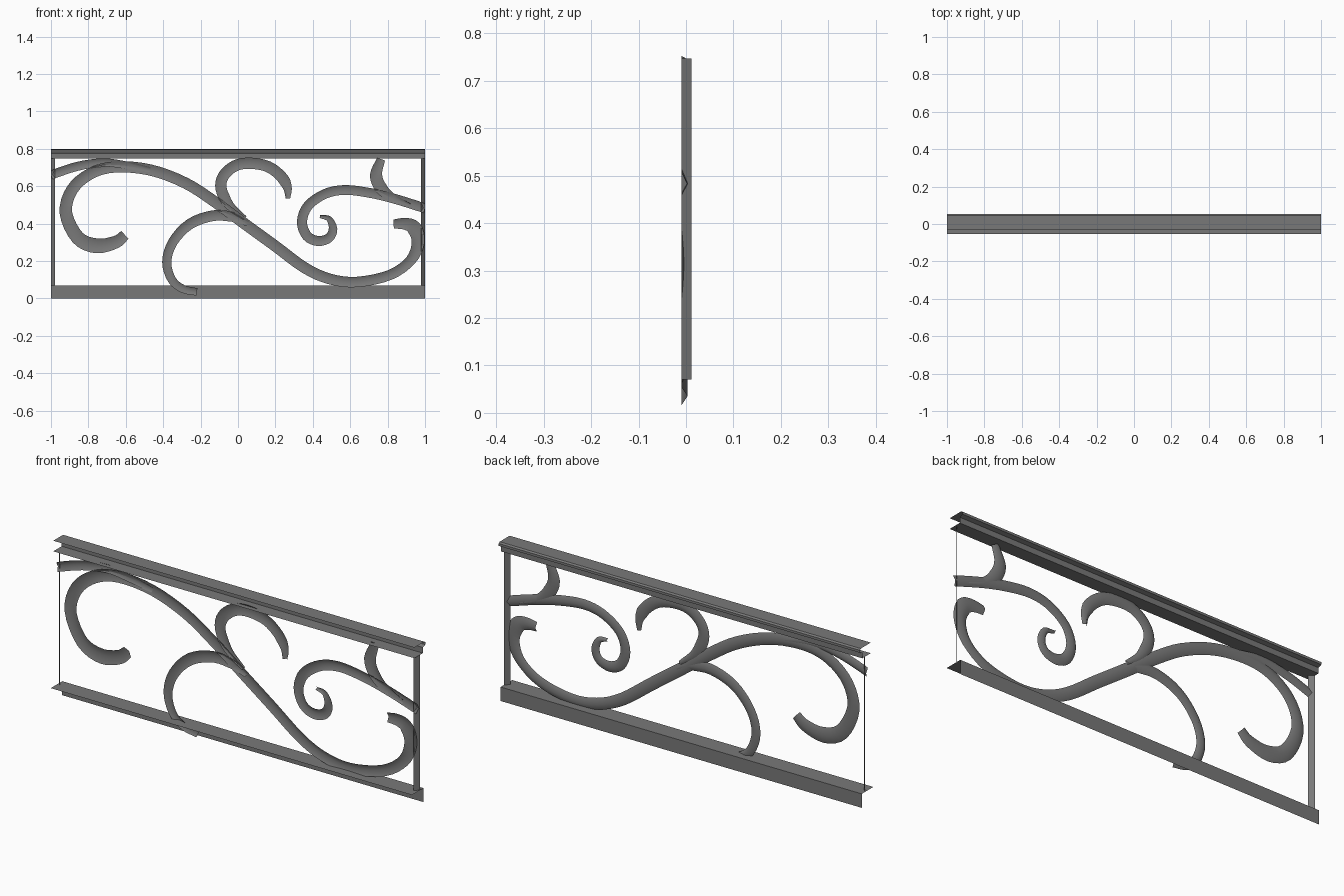
import bpy, bmesh
from mathutils import Vector

if "Cube" in bpy.data.objects:
    bpy.data.objects.remove(bpy.data.objects["Cube"])

# Dark iron colour
iron = bpy.data.materials.new("dark_iron")
iron.diffuse_color = (.19, .19, .19, 1)
iron.use_nodes = True
iron.node_tree.nodes["Principled BSDF"].inputs["Base Color"].default_value = iron.diffuse_color


def make_mesh(name, rows, smooth=False):
    """Skin a grid of points (rows of equal length) into an open sheet."""
    bm = bmesh.new()
    grid = [[bm.verts.new(p) for p in row] for row in rows]
    for a, b in zip(grid, grid[1:]):
        for i in range(len(a) - 1):
            bm.faces.new((a[i], a[i + 1], b[i + 1], b[i]))
    bmesh.ops.recalc_face_normals(bm, faces=bm.faces)
    me = bpy.data.meshes.new(name)
    bm.to_mesh(me)
    bm.free()
    me.materials.append(iron)
    for p in me.polygons:
        p.use_smooth = smooth
    ob = bpy.data.objects.new(name, me)
    bpy.context.collection.objects.link(ob)
    return ob


def rail(name, profile):
    """Open (y, z) profile run along the full length."""
    return make_mesh(name, [[(x, y, z) for y, z in profile] for x in (-1, 1)])


def spline(pts, steps):
    """Catmull-Rom curve through 2D points, as (point, 0..1 position)."""
    v = [Vector(p) for p in pts]
    v = [2 * v[0] - v[1]] + v + [2 * v[-1] - v[-2]]
    n = len(pts) - 1
    out = []
    for i in range(n):
        a, b, c, d = v[i:i + 4]
        for s in range(steps + (i == n - 1)):
            t = s / steps
            p = 0.5 * (2 * b + (c - a) * t + (2 * a - 5 * b + 4 * c - d) * t * t
                       + (3 * b - a - 3 * c + d) * t ** 3)
            out.append((p, (i + t) / n))
    return out


def scroll(name, pts, widths, steps=4):
    """Ridged band in the x-z plane, open at the front, with varying half width."""
    path = spline(pts, steps)
    rows = []
    for i, (p, u) in enumerate(path):
        tan = path[min(i + 1, len(path) - 1)][0] - path[max(i - 1, 0)][0]
        nrm = Vector((-tan.y, tan.x)).normalized()
        f = u * (len(widths) - 1)
        k = min(int(f), len(widths) - 2)
        w = widths[k] + (widths[k + 1] - widths[k]) * (f - k)
        row = [(p + nrm * w, -0.01), (p, 0.003), (p - nrm * w, -0.01)]
        rows.append([(max(-1, min(1, q.x)), y, q.y) for q, y in row])
    return make_mesh(name, rows, True)


# Rails
rail("top_rail", [(-.033, .80), (.045, .80), (.053, .794), (.053, .782),
                  (.034, .775), (.034, .747), (-.033, .747)])
rail("bottom_rail", [(-.053, .07), (.038, .07), (.038, 0)])

# End posts, flat bars set diagonally
for side, label in ((-1, "left"), (1, "right")):
    section = [(.978, -.01), (1, .012)]
    make_mesh(label + "_post",
              [[(side * x, y, z) for x, y in section] for z in (.07, .747)])

# Main S-shaped scroll
scroll("main_scroll",
       [(-.605, .34), (-.652, .302), (-.754, .281), (-.856, .324), (-.92, .457),
        (-.888, .58), (-.791, .666), (-.658, .703), (-.47, .687), (-.283, .618),
        (-.123, .516), (.037, .398), (.198, .281), (.358, .163), (.492, .104),
        (.636, .088), (.813, .126), (.925, .206), (.963, .302), (.941, .377),
        (.893, .399), (.832, .398)],
       [.028, .04, .033, .03, .03, .03, .03, .028, .027, .04, .024])

# Strand entering from the left post
scroll("left_strand",
       [(-1, .66), (-.86, .706), (-.72, .727), (-.59, .711), (-.47, .687)],
       [.024, .024, .022, .02, .015])

# Branches off the main scroll
scroll("lower_branch",
       [(.05, .40), (-.02, .433), (-.13, .443), (-.257, .398), (-.348, .302),
        (-.381, .195), (-.353, .099), (-.294, .051), (-.22, .035)],
       [.014, .028, .029, .026, .024, .022, .02])
scroll("upper_branch",
       [(.037, .43), (-.045, .497), (-.09, .585), (-.078, .655), (-.016, .709),
        (.064, .723), (.16, .705), (.23, .653), (.264, .594), (.267, .535)],
       [.012, .03, .03, .03, .03, .03, .012])

# Scrolls entering from the right post
scroll("right_spiral",
       [(1, .482), (.84, .532), (.706, .564), (.572, .58), (.465, .559),
        (.374, .495), (.342, .409), (.369, .334), (.428, .307), (.487, .324),
        (.508, .372), (.487, .425), (.438, .438)],
       [.026, .026, .026, .027, .027, .023, .008])
scroll("right_curl",
       [(.765, .745), (.738, .66), (.765, .59), (.824, .537), (.92, .497)],
       [.022, .033, .033, .025, .01])
